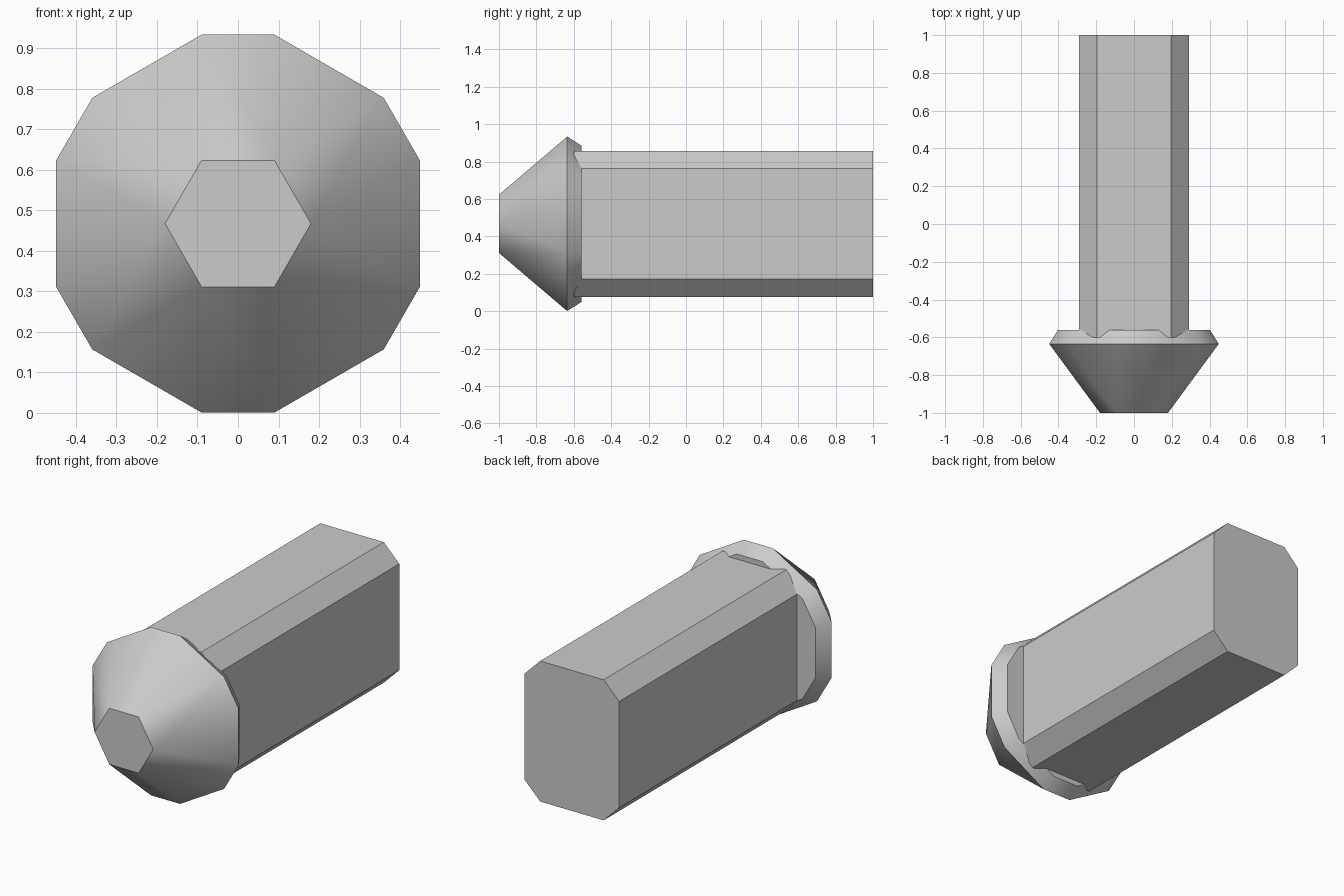
import bpy, bmesh
from math import cos, sin, radians

if "Cube" in bpy.data.objects:
    bpy.data.objects.remove(bpy.data.objects["Cube"])

MID = 0.467  # height of the long axis

grey = bpy.data.materials.new("plain_grey")
grey.use_nodes = True
colour = (0.6, 0.6, 0.6, 1)
grey.diffuse_color = colour
grey.node_tree.nodes["Principled BSDF"].inputs["Base Color"].default_value = colour


def finish(bm, name):
    bmesh.ops.recalc_face_normals(bm, faces=bm.faces)
    mesh = bpy.data.meshes.new(name)
    bm.to_mesh(mesh)
    bm.free()
    mesh.materials.append(grey)
    obj = bpy.data.objects.new(name, mesh)
    bpy.context.collection.objects.link(obj)
    return obj


def ring(bm, y, radius, angles):
    return [bm.verts.new((radius * cos(radians(a)), y, MID + radius * sin(radians(a))))
            for a in angles]


# Shaft: chamfered rectangular bar, its front end sunk into the head
bm = bmesh.new()
w, h, c = 0.29, 0.39, 0.095
section = [(w, h - c), (w - c, h), (c - w, h), (-w, h - c),
           (-w, c - h), (c - w, -h), (w - c, -h), (w, c - h)]
end = bm.faces.new([bm.verts.new((x, 1, MID + z)) for x, z in section])
extruded = bmesh.ops.extrude_face_region(bm, geom=[end], use_keep_orig=True)
for v in extruded["geom"]:
    if isinstance(v, bmesh.types.BMVert):
        v.co.y = -0.6
finish(bm, "shaft")

# Head: hexagonal tip flaring to a twelve-sided rim, then a short back taper
bm = bmesh.new()
tip = ring(bm, -1, 0.18, range(0, 360, 60))
pairs = [60 * k + s for k in range(6) for s in (-19.2, 19.2)]
rim = ring(bm, -0.635, 0.475, pairs)
back = ring(bm, -0.56, 0.426, pairs)
bm.faces.new(tip)
bm.faces.new(back)
for k in range(6):
    n = (k + 1) % 6
    bm.faces.new((tip[k], rim[2 * k], rim[2 * k + 1]))
    bm.faces.new((tip[k], rim[2 * k + 1], rim[2 * n], tip[n]))
for k in range(12):
    n = (k + 1) % 12
    bm.faces.new((rim[k], back[k], back[n], rim[n]))
head = finish(bm, "head")

# Smooth the flare while keeping the tip and rim edges crisp
bpy.ops.object.select_all(action="DESELECT")
head.select_set(True)
bpy.context.view_layer.objects.active = head
bpy.ops.object.shade_smooth_by_angle(angle=radians(40))
